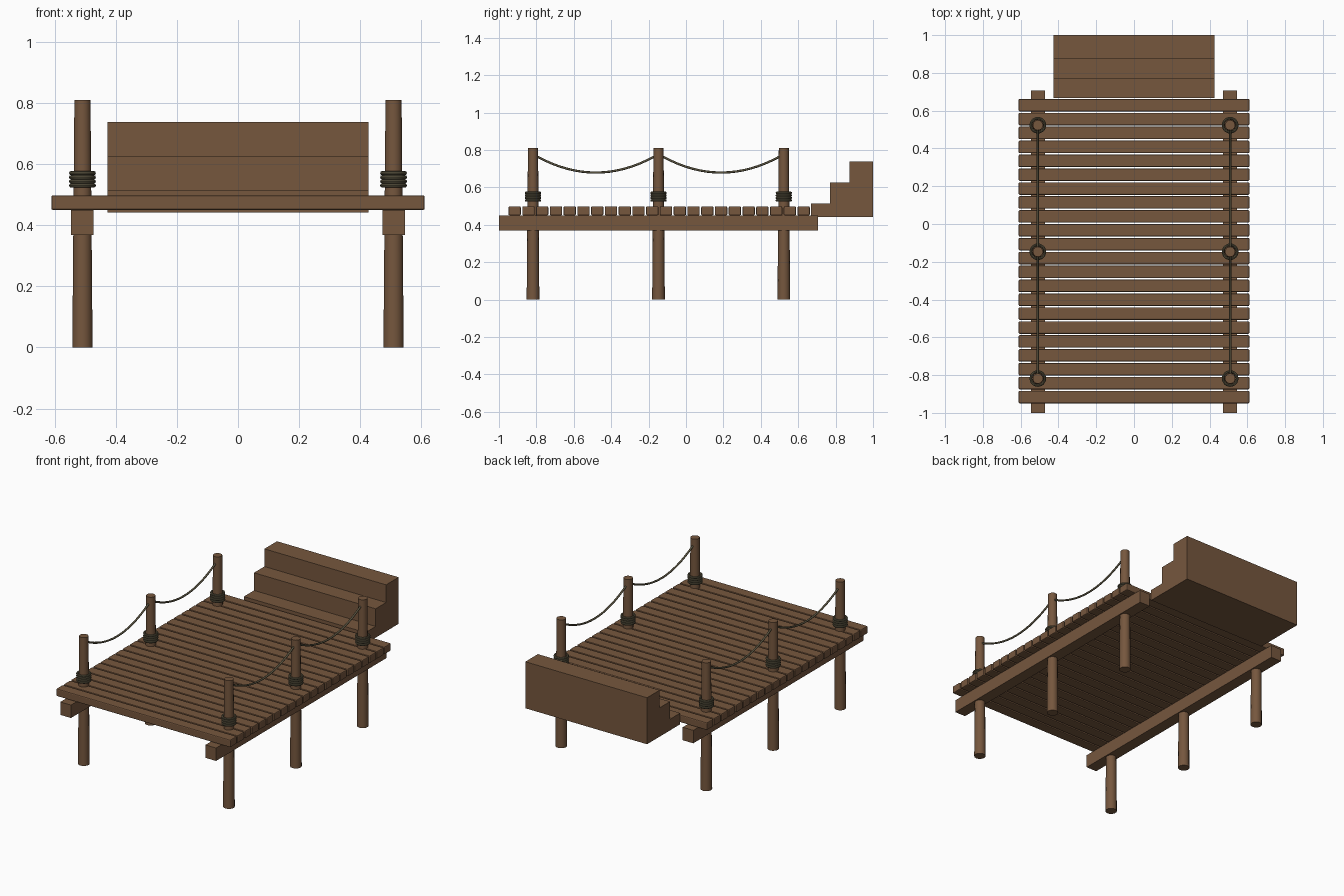
import bpy, bmesh, math

if "Cube" in bpy.data.objects:
    bpy.data.objects.remove(bpy.data.objects["Cube"])

def material(name, color):
    m = bpy.data.materials.new(name)
    m.diffuse_color = color
    m.use_nodes = True
    m.node_tree.nodes["Principled BSDF"].inputs["Base Color"].default_value = m.diffuse_color
    return m

wood = material("wood", (0.18, 0.095, 0.048, 1))
rope = material("rope", (0.11, 0.095, 0.055, 1))

def finish(name, mat, smooth=False):
    o = bpy.context.object
    o.name = name
    o.data.materials.append(mat)
    if smooth:
        bpy.ops.object.shade_smooth_by_angle(angle=math.radians(40))
    return o

def box(name, lo, hi, bevel=0):
    bpy.ops.mesh.primitive_cube_add(size=1, location=[(a + b) / 2 for a, b in zip(lo, hi)])
    o = finish(name, wood)
    o.scale = [b - a for a, b in zip(lo, hi)]
    bpy.ops.object.transform_apply(location=False, rotation=False, scale=True)
    if bevel:
        b = o.modifiers.new("bevel", 'BEVEL')
        b.width, b.segments = bevel, 2

# Deck planks
PLANKS, Y0, Y1, WIDTH = 22, -0.949, 0.662, 0.066
pitch = (Y1 - Y0 - WIDTH) / (PLANKS - 1)
for i in range(PLANKS):
    y = Y0 + i * pitch
    box(f"deck_plank_{i + 1}", (-0.611, y, 0.45), (0.611, y + WIDTH, 0.498), 0.006)

POST_X, POST_Y = 0.509, (-0.818, -0.147, 0.523)
for side, s in (("left", -1), ("right", 1)):
    x = s * POST_X
    # Beam under the deck
    box(f"{side}_beam", (x - 0.037, -1, 0.368), (x + 0.037, 0.707, 0.45))

    for j, y in enumerate(POST_Y):
        # Tapered post
        bpy.ops.mesh.primitive_cone_add(vertices=14, radius1=0.034, radius2=0.027,
                                        depth=0.81, location=(x, y, 0.405))
        finish(f"{side}_post_{j + 1}", wood, True)
        # Rope coils around the post
        for k in range(4):
            bpy.ops.mesh.primitive_torus_add(major_segments=24, minor_segments=8,
                                             major_radius=0.037, minor_radius=0.007,
                                             location=(x, y, 0.530 + k * 0.0135))
            finish(f"{side}_rope_coil_{j + 1}_{k + 1}", rope, True)

    # Sagging ropes between posts
    for j in range(2):
        a, b = POST_Y[j] + 0.02, POST_Y[j + 1] - 0.02
        cu = bpy.data.curves.new(f"{side}_rope_{j + 1}", 'CURVE')
        cu.dimensions = '3D'
        cu.bevel_depth, cu.bevel_resolution = 0.006, 2
        cu.use_fill_caps = True
        sp = cu.splines.new('POLY')
        n = 16
        sp.points.add(n)
        for i, p in enumerate(sp.points):
            t = i / n
            p.co = (x, a + (b - a) * t, 0.766 - 0.087 * 4 * t * (1 - t), 1)
        cu.materials.append(rope)
        bpy.context.collection.objects.link(bpy.data.objects.new(cu.name, cu))

# Solid stair block at the back, extruded from its side profile
profile = [(0.668, 0.442), (1, 0.442), (1, 0.737), (0.874, 0.737),
           (0.874, 0.625), (0.77, 0.625), (0.77, 0.513), (0.668, 0.513)]
bm = bmesh.new()
face = bm.faces.new([bm.verts.new((-0.427, y, z)) for y, z in profile])
ext = bmesh.ops.extrude_face_region(bm, geom=[face])
bmesh.ops.translate(bm, vec=(0.854, 0, 0),
                    verts=[g for g in ext["geom"] if isinstance(g, bmesh.types.BMVert)])
bmesh.ops.recalc_face_normals(bm, faces=bm.faces)
mesh = bpy.data.meshes.new("stairs")
bm.to_mesh(mesh)
bm.free()
mesh.materials.append(wood)
bpy.context.collection.objects.link(bpy.data.objects.new("stairs", mesh))
